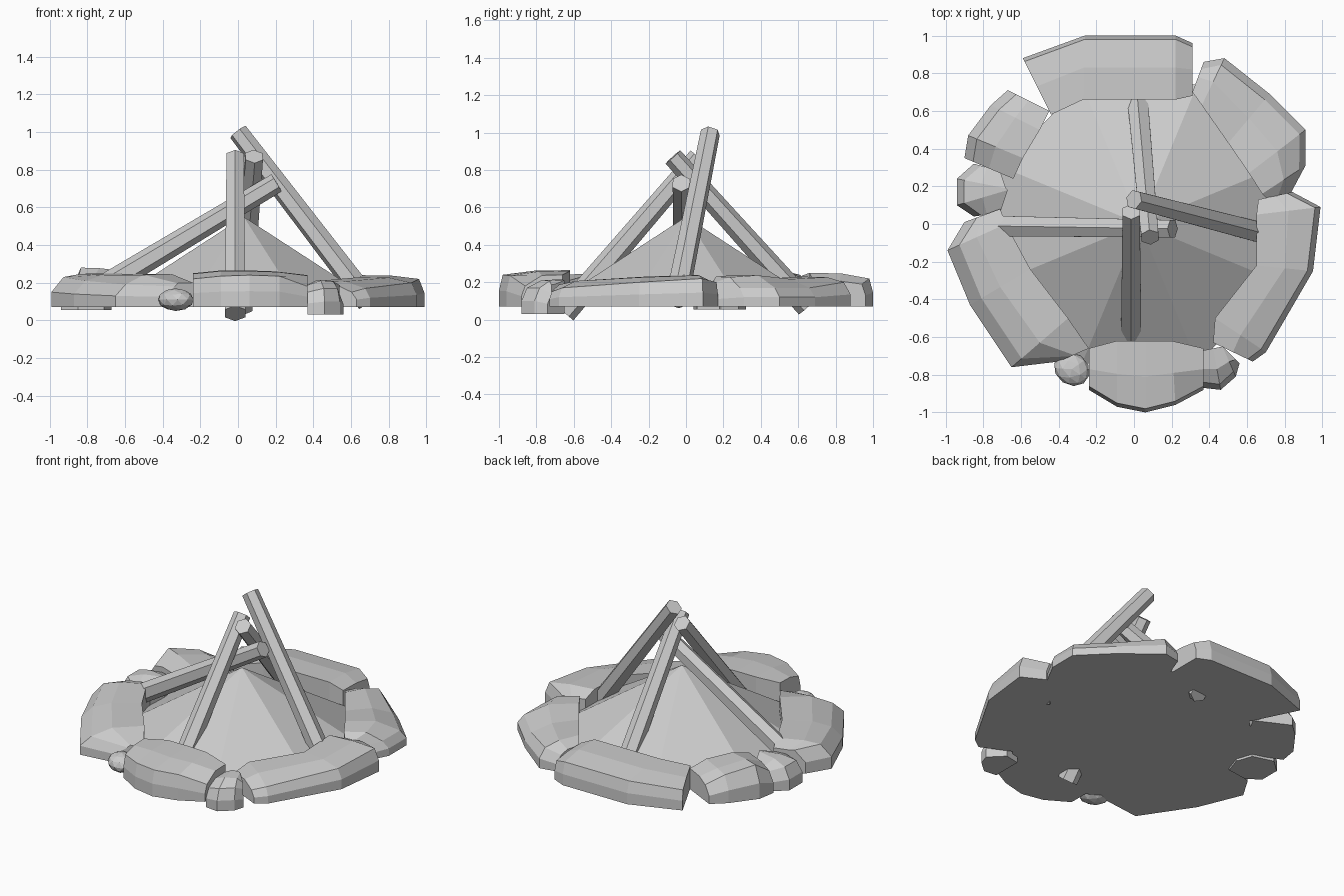
import bpy, bmesh
from mathutils import Vector

BASE = 0.07


def finish(bm, name):
    bmesh.ops.recalc_face_normals(bm, faces=bm.faces)
    mesh = bpy.data.meshes.new(name)
    bm.to_mesh(mesh)
    bm.free()
    obj = bpy.data.objects.new(name, mesh)
    bpy.context.collection.objects.link(obj)
    return obj


def stone(name, sections, inset=0.03, base=BASE):
    """Loft a stone; section = inner x, y, outer x, y, inner height, outer height."""
    bm = bmesh.new()
    rings = []
    for ix, iy, ox, oy, zi, zo in sections:
        a, b = Vector((ix, iy, 0)), Vector((ox, oy, 0))
        top = b + (a - b).normalized() * inset
        mid = (a + b) / 2
        pts = [(a, base), (a, zi), (mid, max(zi, zo) - 0.003), (top, zo),
               (b, (base + zo) / 2), (b, base)]
        rings.append([bm.verts.new((p.x, p.y, z)) for p, z in pts])
    for r, s in zip(rings, rings[1:]):
        for i in range(len(r)):
            j = (i + 1) % len(r)
            bm.faces.new((r[i], r[j], s[j], s[i]))
    bm.faces.new(rings[0])
    bm.faces.new(rings[-1])
    return finish(bm, name)


def log(name, foot, tip, r_foot=0.063, r_tip=0.053):
    """Tapered six-sided log between two points."""
    foot, tip = Vector(foot), Vector(tip)
    d = tip - foot
    bm = bmesh.new()
    bmesh.ops.create_cone(bm, cap_ends=True, segments=6, radius1=r_foot,
                          radius2=r_tip, depth=d.length)
    obj = finish(bm, name)
    obj.rotation_euler = d.to_track_quat('Z', 'Y').to_euler()
    obj.location = (foot + tip) / 2
    return obj


# Ash mound
bm = bmesh.new()
bmesh.ops.create_cone(bm, cap_ends=True, segments=8, radius1=0.80, radius2=0, depth=0.48)
mound = finish(bm, "ash_mound")
mound.location = (0.03, 0, BASE + 0.24)
mound.rotation_euler.z = 0.393

# Leaning logs
log("front_log", (-0.015, -0.65, 0.037), (-0.015, 0.065, 0.87))
log("back_log", (0.02, 0.65, 0.07), (0.085, -0.07, 0.87))
log("right_log", (0.69, -0.05, 0.10), (0.0, 0.13, 1.0))
log("left_log", (-0.78, -0.01, 0.14), (0.205, -0.025, 0.73))

# Large ring stones
stone("back_stone", [
    (-0.44, 0.58, -0.59, 0.88, 0.22, 0.20),
    (-0.27, 0.66, -0.26, 1.00, 0.25, 0.22),
    (0.22, 0.66, 0.22, 1.00, 0.25, 0.22),
    (0.31, 0.68, 0.31, 0.96, 0.21, 0.19)], 0.02)
stone("back_right_stone", [
    (0.31, 0.70, 0.37, 0.86, 0.20, 0.17),
    (0.36, 0.63, 0.48, 0.88, 0.23, 0.20),
    (0.50, 0.43, 0.72, 0.69, 0.22, 0.17),
    (0.61, 0.27, 0.91, 0.50, 0.24, 0.17),
    (0.68, 0.16, 0.91, 0.31, 0.23, 0.17),
    (0.70, 0.14, 0.83, 0.16, 0.20, 0.15)], 0.04)
stone("right_stone", [
    (0.66, 0.13, 0.84, 0.17, 0.20, 0.20),
    (0.65, 0.05, 0.99, 0.09, 0.24, 0.22),
    (0.65, -0.22, 0.95, -0.25, 0.23, 0.20),
    (0.43, -0.50, 0.70, -0.68, 0.21, 0.17),
    (0.42, -0.63, 0.63, -0.73, 0.19, 0.15)], 0.03)
stone("front_stone", [
    (0.37, -0.66, 0.37, -0.88, 0.24, 0.18),
    (0.20, -0.62, 0.22, -0.96, 0.26, 0.235),
    (0.06, -0.62, 0.06, -1.00, 0.265, 0.24),
    (-0.09, -0.62, -0.09, -0.97, 0.265, 0.235),
    (-0.24, -0.66, -0.24, -0.88, 0.25, 0.22)], 0.02)
stone("left_front_stone", [
    (-0.24, -0.66, -0.40, -0.73, 0.20, 0.18),
    (-0.35, -0.50, -0.65, -0.76, 0.245, 0.19),
    (-0.55, -0.24, -0.87, -0.43, 0.245, 0.21),
    (-0.68, 0.00, -0.99, -0.14, 0.25, 0.23),
    (-0.71, 0.08, -0.90, 0.01, 0.22, 0.22)], 0.07)
stone("left_back_stone", [
    (-0.64, 0.24, -0.90, 0.35, 0.23, 0.20),
    (-0.59, 0.35, -0.88, 0.47, 0.26, 0.28),
    (-0.50, 0.50, -0.76, 0.63, 0.25, 0.24),
    (-0.45, 0.60, -0.67, 0.71, 0.21, 0.18)], 0.05)

# Small filler stones
stone("small_left_stone", [
    (-0.71, 0.06, -0.85, 0.04, 0.19, 0.17),
    (-0.67, 0.18, -0.94, 0.10, 0.23, 0.20),
    (-0.68, 0.19, -0.94, 0.24, 0.23, 0.20),
    (-0.71, 0.28, -0.85, 0.32, 0.19, 0.17)], 0.04, 0.055)
stone("small_front_right_stone", [
    (0.37, -0.67, 0.37, -0.87, 0.19, 0.15),
    (0.42, -0.66, 0.46, -0.88, 0.215, 0.17),
    (0.47, -0.65, 0.54, -0.81, 0.21, 0.17),
    (0.52, -0.70, 0.56, -0.74, 0.19, 0.14)], 0.03, 0.03)
bm = bmesh.new()
bmesh.ops.create_icosphere(bm, subdivisions=2, radius=1)
pebble = finish(bm, "small_front_left_stone")
pebble.scale = (0.10, 0.085, 0.06)
pebble.location = (-0.33, -0.77, 0.11)
pebble.rotation_euler.z = -0.6
